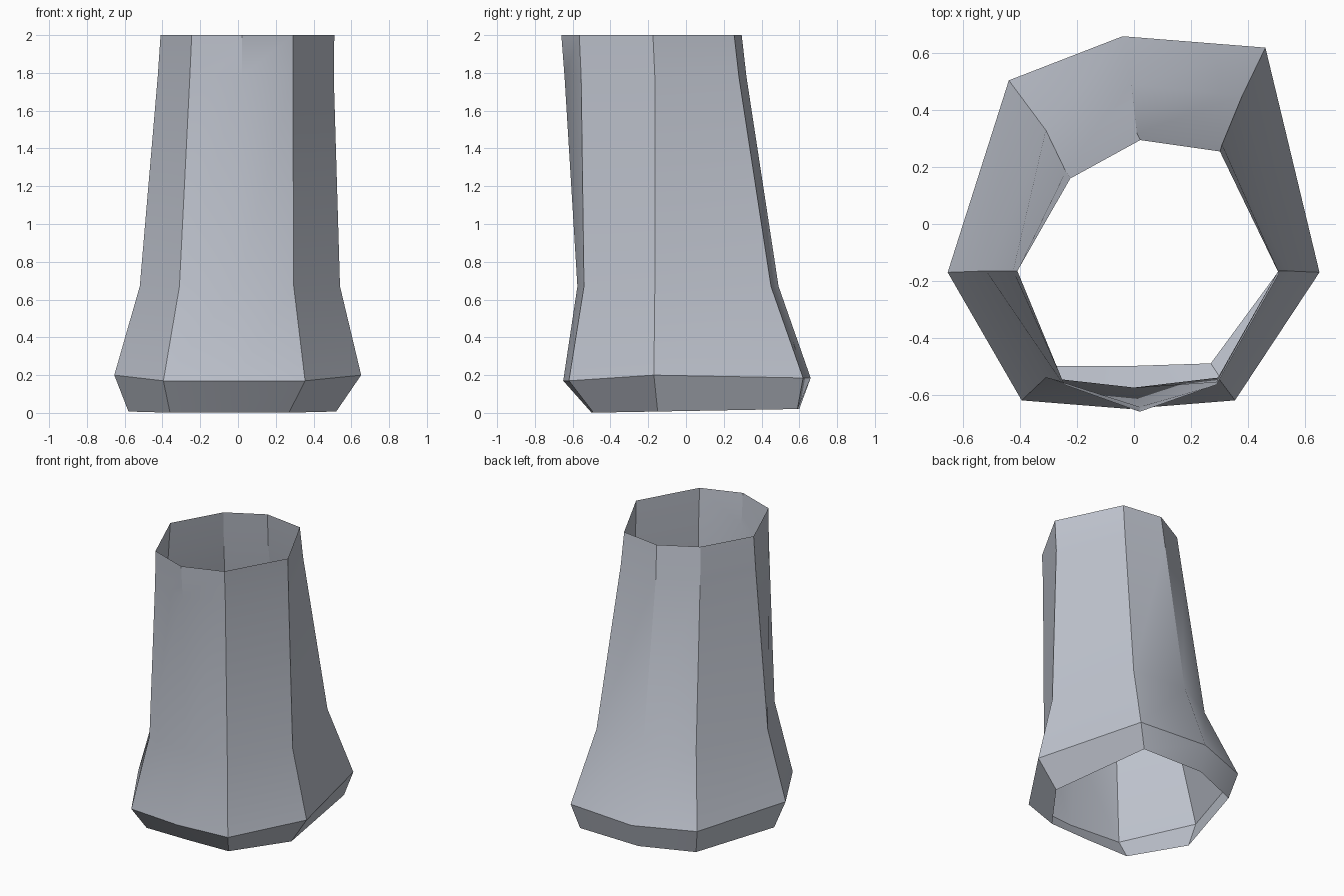
import bpy, bmesh, math

cube = bpy.data.objects.get("Cube")
if cube:
    bpy.data.objects.remove(cube, do_unlink=True)

# Material
mat = bpy.data.materials.new("pale blue grey")
mat.use_nodes = True
colour = (0.53, 0.56, 0.63, 1)
mat.diffuse_color = colour
mat.node_tree.nodes["Principled BSDF"].inputs["Base Color"].default_value = colour

# Eight-sided cross-sections, anticlockwise from the front centre
foot = [(-.04, -.50), (.27, -.49), (.52, -.15), (.41, .59),
        (-.05, .60), (-.40, .46), (-.58, -.15), (-.36, -.50)]
flare = [(-.02, -.65), (.355, -.62), (.652, -.17), (.462, .62),
         (-.04, .66), (-.44, .505), (-.655, -.17), (-.395, -.62)]
waist = [(0, -.575), (.295, -.54), (.54, -.165), (.38, .45),
         (-.01, .49), (-.31, .33), (-.52, -.165), (-.31, -.54)]
neck = [(.02, -.643), (.29, -.555), (.507, -.165), (.31, .28),
        (.01, .32), (-.24, .185), (-.425, -.165), (-.255, -.555)]
mouth = [(.02, -.66), (.29, -.565), (.51, -.175), (.302, .255),
         (.022, .295), (-.224, .16), (-.41, -.165), (-.245, -.565)]

# The foot tilts up slightly to the back; the flare dips at the front
foot_z = [max(0, .01 + .018 * y) for x, y in foot]
flare_z = [.17, .17, .20, .185, .185, .19, .20, .17]
rings = [(foot, foot_z), (flare, flare_z), (waist, [.67] * 8),
         (neck, [1.78] * 8), (mouth, [2.0] * 8)]

# Open tube skinned through the cross-sections
bm = bmesh.new()
loops = [[bm.verts.new((x, y, z)) for (x, y), z in zip(ring, heights)]
         for ring, heights in rings]
for low, high in zip(loops, loops[1:]):
    for i in range(8):
        j = (i + 1) % 8
        bm.faces.new((low[i], low[j], high[j], high[i]))
mesh = bpy.data.meshes.new("flared_tube")
bm.to_mesh(mesh)
bm.free()
mesh.materials.append(mat)
tube = bpy.data.objects.new("flared_tube", mesh)
bpy.context.collection.objects.link(tube)

# Smooth the gentle bends and keep the corners crisp
bpy.ops.object.select_all(action='DESELECT')
tube.select_set(True)
bpy.context.view_layer.objects.active = tube
bpy.ops.object.shade_smooth_by_angle(angle=math.radians(30))
